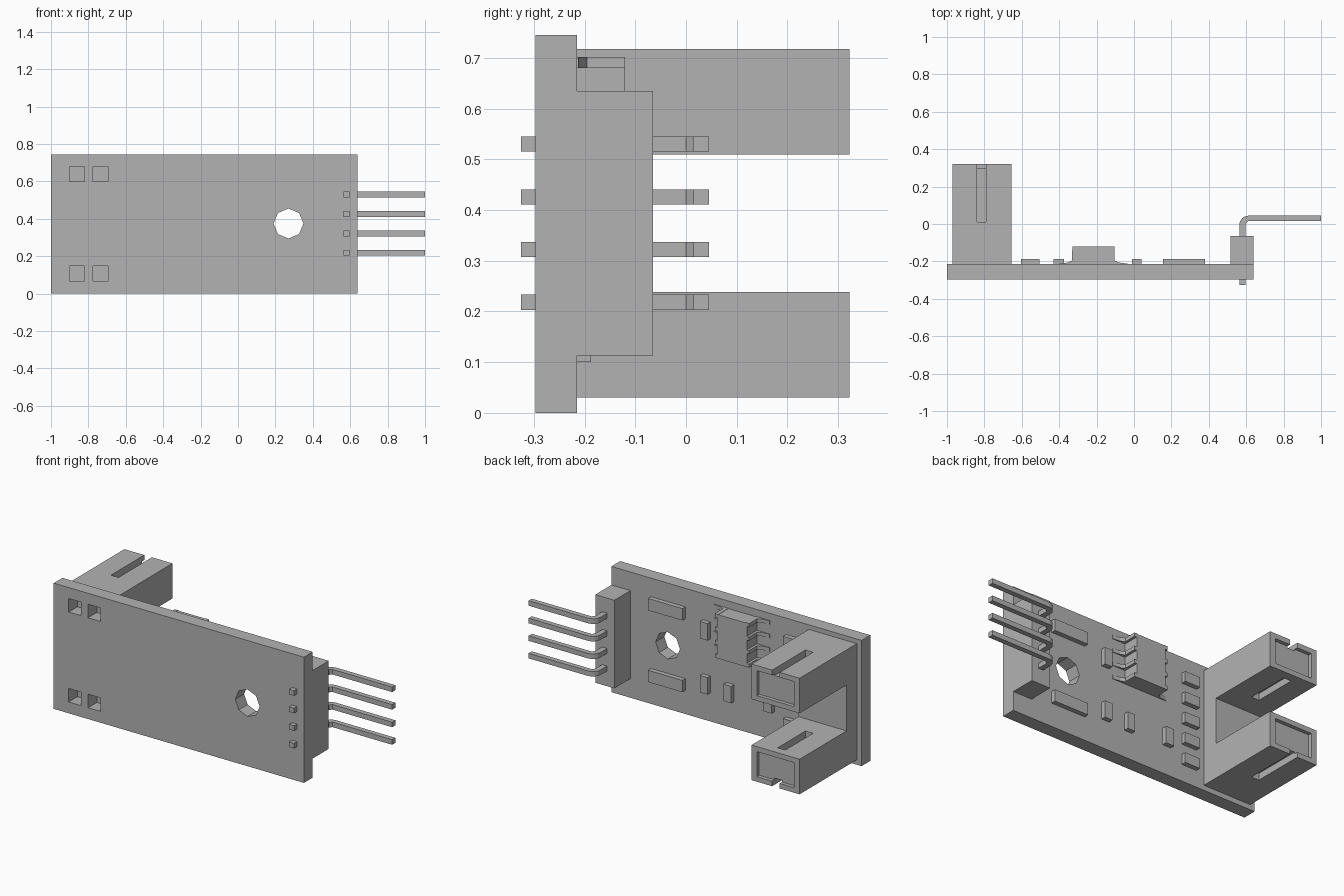
import bpy, bmesh, math
from mathutils import Vector

if "Cube" in bpy.data.objects:
    bpy.data.objects.remove(bpy.data.objects["Cube"], do_unlink=True)

grey = bpy.data.materials.new("plain grey")
grey.use_nodes = True
colour = (0.45, 0.45, 0.45, 1)
grey.diffuse_color = colour
grey.node_tree.nodes["Principled BSDF"].inputs["Base Color"].default_value = colour


def prism(name, points, axis, lo, hi):
    """Extrude a 2D outline along x (outline in y, z), y (x, z) or z (x, y)."""
    place = {"x": lambda a, b, d: (d, a, b),
             "y": lambda a, b, d: (a, d, b),
             "z": lambda a, b, d: (a, b, d)}[axis]
    bm = bmesh.new()
    face = bm.faces.new([bm.verts.new(place(a, b, lo)) for a, b in points])
    out = bmesh.ops.extrude_face_region(bm, geom=[face])
    moved = [v for v in out["geom"] if isinstance(v, bmesh.types.BMVert)]
    bmesh.ops.translate(bm, verts=moved, vec=Vector(place(0, 0, hi - lo)))
    bmesh.ops.recalc_face_normals(bm, faces=bm.faces)
    mesh = bpy.data.meshes.new(name)
    bm.to_mesh(mesh)
    bm.free()
    mesh.materials.append(grey)
    obj = bpy.data.objects.new(name, mesh)
    bpy.context.collection.objects.link(obj)
    return obj


def box(name, x, y, z):
    outline = [(x[0], z[0]), (x[1], z[0]), (x[1], z[1]), (x[0], z[1])]
    return prism(name, outline, "y", *y)


def cut(target, cutter):
    cutter.hide_render = True
    cutter.hide_viewport = True
    cutter.display_type = "WIRE"
    mod = target.modifiers.new("cut", "BOOLEAN")
    mod.operation = "DIFFERENCE"
    mod.solver = "EXACT"
    mod.object = cutter


FRONT, BACK = -0.297, -0.215
MID = 0.374

# Circuit board with an eight-sided mounting hole and four square holes
board = box("circuit_board", (-1, 0.64), (FRONT, BACK), (0, 0.745))
ring = [(0.27 + 0.08 * math.sin(i * math.pi / 4), 0.375 + 0.08 * math.cos(i * math.pi / 4))
        for i in range(8)]
cut(board, prism("mounting_hole_cutter", ring, "y", -0.4, -0.1))
for x in (-0.862, -0.735):
    for z in (0.107, 0.64):
        cut(board, box("square_hole_cutter", (x - 0.04, x + 0.04), (-0.4, -0.1),
                       (z - 0.04, z + 0.04)))

# U-shaped slot sensor
TIP, BASE = 0.322, -0.118
sensor = prism("slot_sensor", [
    (BACK, 0.03), (TIP, 0.03), (TIP, 0.238), (BASE, 0.238),
    (BASE, 0.51), (TIP, 0.51), (TIP, 0.718), (BACK, 0.718)], "x", -0.97, -0.655)
for side in (-1, 1):
    def span(a, b):
        return tuple(sorted((MID + side * a, MID + side * b)))
    # Recessed arm tip, open outer slot and closed inner slot
    cut(sensor, box("tip_recess_cutter", (-0.935, -0.69), (0.3, 0.4), span(0.166, 0.314)))
    cut(sensor, box("outer_slot_cutter", (-0.84, -0.79), (0.01, 0.41), span(0.304, 0.4)))
    cut(sensor, box("inner_slot_cutter", (-0.84, -0.79), (0.01, 0.27), span(0.1, 0.176)))

# Pin header block with four bent pins
box("header_block", (0.515, 0.64), (BACK, -0.065), (0.113, 0.635))
bend = [(0.563 + 0.05 * (1 - math.cos(t)), -0.005 + 0.05 * math.sin(t))
        for t in (i * math.pi / 8 for i in range(5))]
pin = [(0.595, -0.325), (0.563, -0.325)] + bend + [(1, 0.045), (1, 0.015), (0.61, 0.015), (0.595, 0)]
for i in range(4):
    z = 0.218 + i * 0.104
    prism("header_pin", pin, "z", z - 0.015, z + 0.015)

# Chip body with four flared leads on each side
box("chip_body", (-0.315, -0.12), (BACK, -0.12), (0.44, 0.70))
for centre, side in ((-0.2175, -1), (-0.2175, 1)):
    lead = [(0.09, BACK), (0.182, BACK), (0.182, -0.212), (0.135, -0.206),
            (0.113, -0.195), (0.1125, -0.12), (0.09, -0.12)]
    for i in range(4):
        z = 0.451 + i * 0.08
        prism("chip_lead", [(centre + side * a, b) for a, b in lead], "z", z - 0.011, z + 0.011)

# Small surface parts: x range, lowest z, height
parts = [((0.155, 0.38), 0.565, 0.07), ((0.155, 0.38), 0.14, 0.07),
         ((-0.01, 0.04), 0.49, 0.10), ((-0.01, 0.04), 0.17, 0.10),
         ((-0.165, -0.115), 0.16, 0.10), ((-0.43, -0.375), 0.17, 0.10)]
parts += [((-0.605, -0.505), 0.10 + i * 0.122, 0.06) for i in range(5)]
for x, z, height in parts:
    box("surface_part", x, (BACK, -0.187), (z, z + height))
